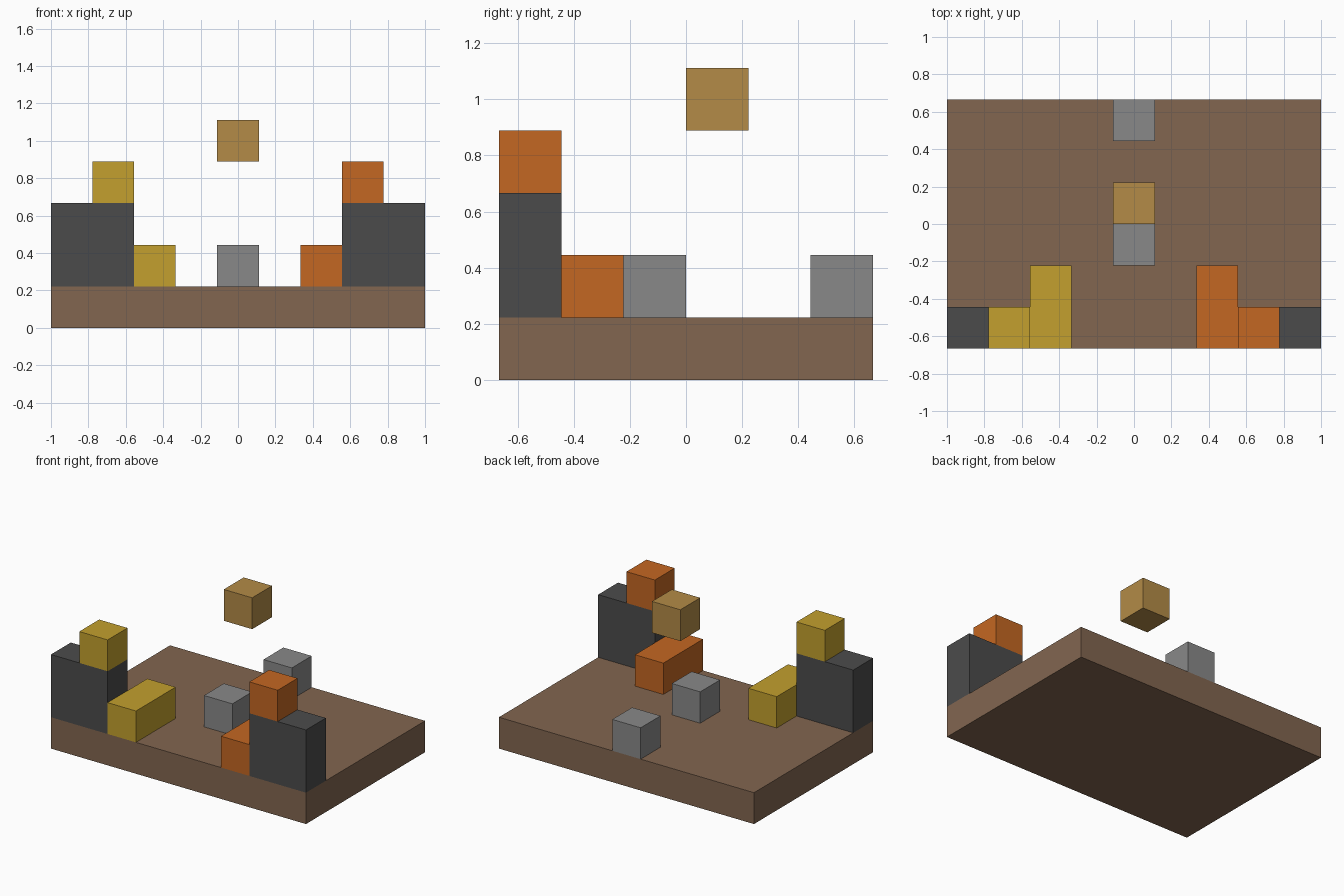
import bpy
import bmesh
from mathutils import Vector

U = 2 / 9  # one block

default = bpy.data.objects.get("Cube")
if default:
    bpy.data.objects.remove(default, do_unlink=True)


def material(name, r, g, b):
    """Flat material from 8-bit display values, stored as linear."""
    rgb = [((c / 255 + 0.055) / 1.055) ** 2.4 for c in (r, g, b)]
    mat = bpy.data.materials.new(name)
    mat.use_nodes = True
    mat.diffuse_color = (*rgb, 1)
    bsdf = next(n for n in mat.node_tree.nodes if n.type == "BSDF_PRINCIPLED")
    bsdf.inputs["Base Color"].default_value = (*rgb, 1)
    return mat


def block(name, low, size, mat):
    """Box from its lowest corner and its size, both in blocks."""
    bm = bmesh.new()
    bmesh.ops.create_cube(bm, size=1)
    size = Vector(size)
    bmesh.ops.scale(bm, vec=size * U, verts=bm.verts)
    bmesh.ops.translate(bm, vec=(Vector(low) + size / 2) * U, verts=bm.verts)
    mesh = bpy.data.meshes.new(name)
    bm.to_mesh(mesh)
    bm.free()
    mesh.materials.append(mat)
    obj = bpy.data.objects.new(name, mesh)
    bpy.context.collection.objects.link(obj)
    return obj


brown = material("earth brown", 130, 102, 80)
charcoal = material("charcoal", 75, 75, 75)
yellow = material("mustard yellow", 195, 160, 46)
orange = material("burnt orange", 196, 103, 34)
grey = material("stone grey", 137, 137, 137)
tan = material("tan", 179, 139, 71)

# Ground slab
block("ground_slab", (-4.5, -3, 0), (9, 6, 1), brown)

# Corner towers, each with a cap cube and a low wall beside it
for side, sign, colour in (("right", -1, yellow), ("left", 1, orange)):
    def mirrored(part, centre_x, y, z, size, mat):
        low_x = sign * centre_x - size[0] / 2
        block(f"{side}_{part}", (low_x, y, z), size, mat)

    mirrored("tower", 3.5, -3, 1, (2, 1, 2), charcoal)
    mirrored("tower_cap", 3, -3, 3, (1, 1, 1), colour)
    mirrored("low_wall", 2, -3, 1, (1, 2, 1), colour)

# Stones on the centre line and the floating cube
block("middle_stone", (-0.5, -1, 1), (1, 1, 1), grey)
block("back_stone", (-0.5, 2, 1), (1, 1, 1), grey)
block("floating_cube", (-0.5, 0, 4), (1, 1, 1), tan)
